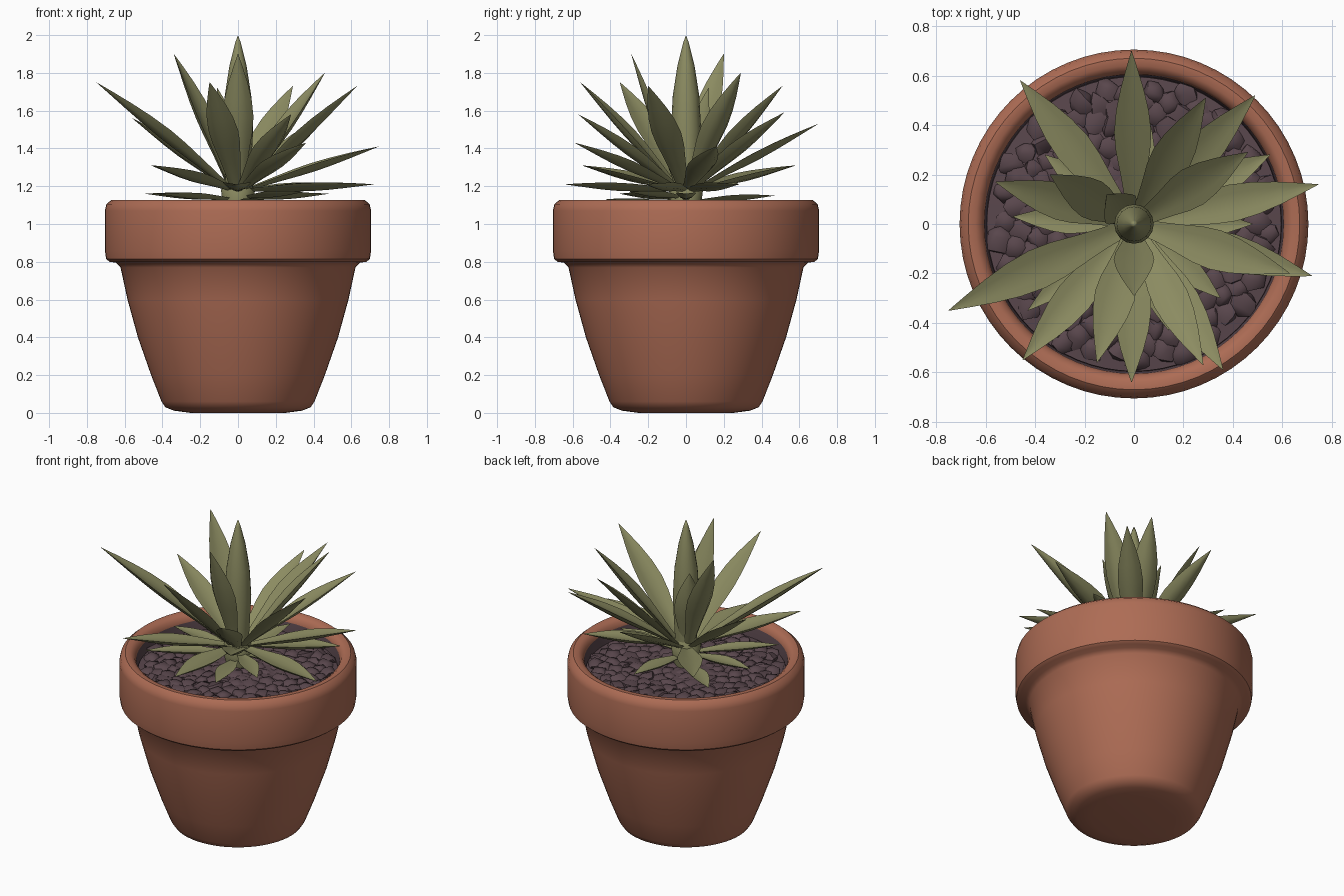
import bpy, bmesh, math, random
from mathutils import Vector, Matrix

if "Cube" in bpy.data.objects:
    bpy.data.objects.remove(bpy.data.objects["Cube"])

random.seed(4)


def material(name, rgb):
    m = bpy.data.materials.new(name)
    m.diffuse_color = (*rgb, 1)
    m.use_nodes = True
    m.node_tree.nodes["Principled BSDF"].inputs["Base Color"].default_value = m.diffuse_color
    return m


TERRACOTTA = material("terracotta", (0.42, 0.15, 0.09))
SOIL = material("dark soil", (0.10, 0.062, 0.073))
LEAF = material("olive leaf", (0.26, 0.26, 0.12))


def finish(bm, name, mat, angle=40):
    bmesh.ops.recalc_face_normals(bm, faces=bm.faces)
    mesh = bpy.data.meshes.new(name)
    bm.to_mesh(mesh)
    bm.free()
    mesh.materials.append(mat)
    ob = bpy.data.objects.new(name, mesh)
    bpy.context.collection.objects.link(ob)
    bpy.ops.object.select_all(action='DESELECT')
    ob.select_set(True)
    bpy.context.view_layer.objects.active = ob
    bpy.ops.object.shade_smooth_by_angle(angle=math.radians(angle))
    return ob


def lathe(name, profile, mat, steps=64):
    bm = bmesh.new()
    vs = [bm.verts.new((r, 0, z)) for r, z in profile]
    edges = [bm.edges.new(p) for p in zip(vs, vs[1:])]
    bmesh.ops.spin(bm, geom=vs + edges, cent=(0, 0, 0), axis=(0, 0, 1),
                   angle=math.tau, steps=steps)
    bmesh.ops.remove_doubles(bm, verts=bm.verts, dist=1e-4)
    return finish(bm, name, mat)


# Pot: tapered body, thick collar, open top
pot = lathe("pot", [(0, 0.005), (0.25, 0.0), (0.34, 0.012), (0.385, 0.03), (0.405, 0.06),
                    (0.46, 0.2), (0.53, 0.4), (0.585, 0.6), (0.622, 0.77),
                    (0.645, 0.795), (0.68, 0.80), (0.698, 0.815), (0.705, 0.86),
                    (0.705, 1.07), (0.697, 1.105), (0.67, 1.128), (0.64, 1.128),
                    (0.615, 1.11), (0.605, 1.08), (0.595, 0.98), (0, 0.98)], TERRACOTTA)
# Soil-stained inner wall
pot.data.materials.append(SOIL)
for f in pot.data.polygons:
    c = f.center
    if c.z > 0.95 and math.hypot(c.x, c.y) < 0.607:
        f.material_index = 1

# Soil bed, slightly mounded
lathe("soil", [(0.598, 0.985), (0.595, 1.015), (0.4, 1.03), (0.15, 1.05), (0, 1.06)], SOIL)

# Soil crumbs
bm = bmesh.new()
COUNT = 190
for i in range(COUNT):
    r = 0.56 * math.sqrt((i + 0.5) / COUNT)
    a = i * 2.39996
    s = random.uniform(0.045, 0.065)
    rot = Matrix.Rotation(random.uniform(0, 6), 4, Vector(
        (random.random(), random.random(), random.random() + 0.1)).normalized())
    mat = (Matrix.Translation((r * math.cos(a), r * math.sin(a), 1.04 - 0.04 * r))
           @ Matrix.Diagonal((1, 1, 0.55, 1)) @ rot)
    new = bmesh.ops.create_icosphere(bm, subdivisions=1, radius=s, matrix=mat)
    for v in new["verts"]:
        v.co += Vector([random.uniform(-0.008, 0.008) for _ in range(3)])
finish(bm, "soil_crumbs", SOIL, 50)

# Leaf outline: (fraction along, relative half width)
OUTLINE = [(0, 0.4), (0.12, 0.5), (0.25, 0.68), (0.4, 0.92), (0.52, 1.0), (0.65, 0.88),
           (0.78, 0.62), (0.9, 0.3), (0.97, 0.1), (1, 0.01)]
# Channelled section: (across, up)
SECTION = [(-1, 0.2), (-0.5, 0.08), (0, 0.0), (0.5, 0.08), (1, 0.2),
           (0.6, -0.18), (0, -0.38), (-0.6, -0.18)]


def leaf(name, tip, half):
    tip = Vector(tip)
    out = Vector((tip.x, tip.y, 0)).normalized()
    side = Vector((0, 0, 1)).cross(out)
    steep = (tip.z - 1.1) / 0.8
    root = out * 0.04 + Vector((0, 0, min(1.18, tip.z - 0.03)))
    mid = root.lerp(tip, 0.5) + Vector((0, 0, 0.015)) - out * 0.02 * steep
    bm = bmesh.new()
    rings = []
    for t, w in OUTLINE:
        p = root * (1 - t) ** 2 + mid * 2 * t * (1 - t) + tip * t * t
        tangent = ((mid - root) * (1 - t) + (tip - mid) * t).normalized()
        up = tangent.cross(side)
        rings.append([bm.verts.new(p + side * (x * w * half) + up * (y * w * half))
                      for x, y in SECTION])
    n = len(SECTION)
    for a, b in zip(rings, rings[1:]):
        for i in range(n):
            bm.faces.new((a[i], a[(i + 1) % n], b[(i + 1) % n], b[i]))
    bm.faces.new(rings[0])
    bm.faces.new(rings[-1])
    finish(bm, name, LEAF, 60)


# Upright, spreading and low leaves by tip position
UPRIGHT = [(-0.34, 0.2, 1.9), (0.0, -0.29, 1.9), (0.46, 0.29, 1.8), (0.63, -0.2, 1.73),
           (0.29, 0.51, 1.73), (-0.75, -0.35, 1.75), (-0.15, -0.56, 1.75), (-0.11, 0.12, 1.72)]
SPREAD = [(0.745, 0.16, 1.41), (-0.01, 0.70, 1.53), (-0.46, 0.58, 1.31), (0.49, 0.52, 1.59),
          (0.36, -0.59, 1.43), (0.28, -0.57, 1.58), (-0.45, -0.55, 1.31), (-0.56, 0.17, 1.56),
          (0.72, -0.21, 1.21), (-0.01, -0.64, 1.21), (0.55, 0.28, 1.21)]
LOW = [(-0.43, -0.35, 1.16), (-0.49, 0.03, 1.16), (0.14, -0.43, 1.13), (0.35, -0.3, 1.17),
       (0.48, 0.0, 1.16), (0.05, 0.47, 1.15), (-0.36, 0.28, 1.1)]
for kind, tips, half in (("upright", UPRIGHT, 0.082), ("spreading", SPREAD, 0.075),
                         ("low", LOW, 0.055)):
    for i, tip in enumerate(tips):
        leaf(f"{kind}_leaf_{i + 1}", tip, half)

# Central spike and crown that joins the leaf bases
lathe("central_spike", [(0, 1.1), (0.06, 1.12), (0.07, 1.3), (0.08, 1.5), (0.07, 1.68),
                        (0.045, 1.84), (0.015, 1.96), (0, 2.0)], LEAF, 16)
lathe("crown", [(0.06, 1.02), (0.08, 1.1), (0.09, 1.18), (0.05, 1.25), (0, 1.26)], LEAF, 16)
